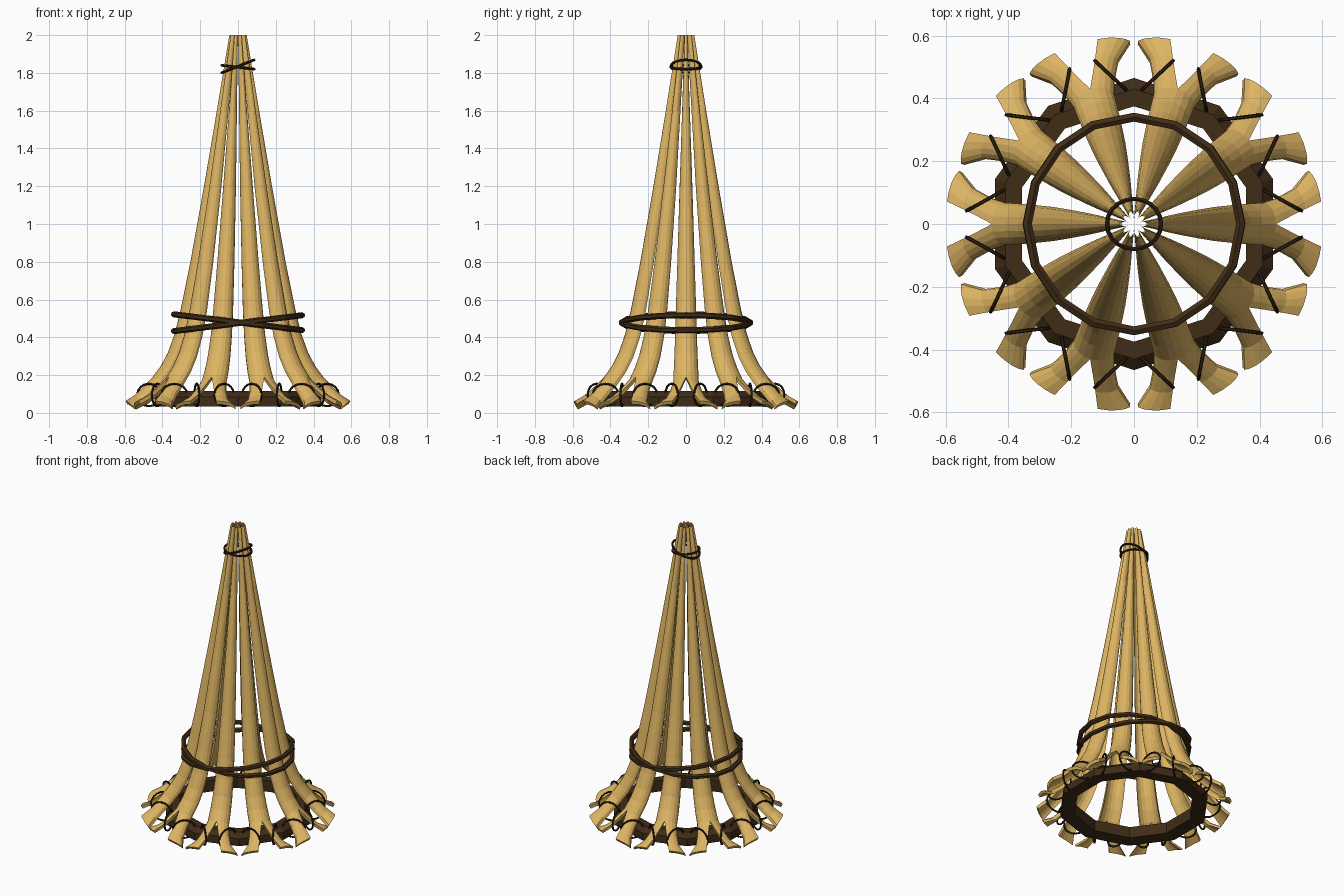
import bpy, bmesh, math
from mathutils import Vector

if "Cube" in bpy.data.objects:
    bpy.data.objects.remove(bpy.data.objects["Cube"])


def material(name, rgb):
    m = bpy.data.materials.new(name)
    m.diffuse_color = (*rgb, 1)
    m.use_nodes = True
    m.node_tree.nodes["Principled BSDF"].inputs["Base Color"].default_value = m.diffuse_color
    return m


TAN = material("tan cane", (0.73, 0.46, 0.125))
DARK = material("dark wood", (0.05, 0.025, 0.008))
CORD = material("dark cord", (0.024, 0.013, 0.005))


def finish(name, bm, mat):
    bmesh.ops.recalc_face_normals(bm, faces=bm.faces)
    me = bpy.data.meshes.new(name)
    bm.to_mesh(me)
    bm.free()
    me.materials.append(mat)
    ob = bpy.data.objects.new(name, me)
    bpy.context.collection.objects.link(ob)
    return ob


def loop_tube(name, points, radius, sides, mat, up=Vector((0, 0, 1))):
    """Closed tube through a ring of points lying around their centre."""
    bm = bmesh.new()
    centre = sum(points, Vector()) / len(points)
    n = len(points)
    rings = []
    for i, p in enumerate(points):
        t = (points[(i + 1) % n] - points[i - 1]).normalized()
        out = (p - centre)
        out = (out - t * out.dot(t)).normalized()
        side = t.cross(out)
        rings.append([bm.verts.new(p + radius * (math.cos(a) * out + math.sin(a) * side))
                      for a in (2 * math.pi * (k + .5) / sides for k in range(sides))])
    for i in range(n):
        a, b = rings[i], rings[(i + 1) % n]
        for k in range(sides):
            j = (k + 1) % sides
            bm.faces.new((a[k], a[j], b[j], b[k]))
    return finish(name, bm, mat)


# Cane stations: height, crest radius, half width, depth, thickness, split start angle
STATIONS = [
    (2.00, .046, .013, .022, .006, 0), (1.60, .112, .027, .026, .008, 0),
    (1.20, .180, .042, .034, .011, 0), (0.80, .252, .055, .040, .014, 0),
    (0.55, .303, .063, .043, .016, 0), (0.42, .335, .066, .043, .016, 0),
    (0.32, .371, .069, .042, .017, 0), (0.25, .408, .071, .041, .018, 0),
    (0.19, .452, .073, .040, .019, 0), (0.14, .500, .090, .037, .020, .050),
    (0.095, .548, .118, .035, .020, .088), (0.063, .600, .176, .033, .020, .120)]
SPLIT = 8
SEG = 4


def cane(name, theta):
    """Half-pipe cane whose foot is split into two spread legs."""
    bm = bmesh.new()
    for s in (-1, 1):
        rows = []
        for i, (z, r, w, sag, t, a0) in enumerate(STATIONS):
            p, q = STATIONS[max(i - 1, 0)], STATIONS[min(i + 1, len(STATIONS) - 1)]
            nr, nz = Vector((q[0] - p[0], p[1] - q[1])).normalized()
            a1 = w / r
            outer, inner = [], []
            for k in range(SEG + 1):
                u = k / SEG * math.radians(72)
                f = math.sin(u) / math.sin(math.radians(72))
                drop = sag * (1 - math.cos(u)) / (1 - math.cos(math.radians(72)))
                for lst, d in ((outer, drop), (inner, drop + t)):
                    a = theta + s * (a0 + (a1 - a0) * f)
                    rr = r + nr * d
                    lst.append(bm.verts.new((rr * math.cos(a), rr * math.sin(a),
                                             max(0, z + nz * d) if z < 1.9 else 2)))
            rows.append(outer + inner[::-1])
        n = len(rows[0])
        for i in range(len(rows) - 1):
            for k in range(n):
                if k == n - 1 and i < SPLIT:
                    continue  # halves are joined above the split
                j = (k + 1) % n
                bm.faces.new((rows[i][k], rows[i][j], rows[i + 1][j], rows[i + 1][k]))
        for row in (rows[0], rows[-1]):  # end caps
            for k in range(SEG):
                bm.faces.new((row[k], row[k + 1], row[n - 2 - k], row[n - 1 - k]))
    bmesh.ops.remove_doubles(bm, verts=bm.verts, dist=1e-5)
    return finish(name, bm, TAN)


def lacing(name, theta, s):
    """Cord loop around one leg and the base hoop."""
    def polar(r, a):
        return Vector((r * math.cos(a), r * math.sin(a), 0))
    a = polar(.425, theta + s * math.radians(15))
    b = polar(.535, theta + s * math.radians(4.5))
    mid, half = (a + b) / 2 + Vector((0, 0, .095)), (b - a) / 2
    pts = [mid + half * math.cos(g) + Vector((0, 0, .06 * math.sin(g)))
           for g in (2 * math.pi * k / 16 for k in range(16))]
    loop_tube(name, pts, .006, 5, CORD)


for c in range(10):
    th = math.radians(36 * c)
    cane(f"cane_{c + 1}", th)
    for s in (-1, 1):
        lacing(f"lacing_{c + 1}_{'a' if s < 0 else 'b'}", th, s)

# Base hoop: ten-sided flat band with corners in the gaps between canes
bm = bmesh.new()
rings = []
for c in range(10):
    a = math.radians(36 * c + 18)
    rings.append([bm.verts.new((r * math.cos(a), r * math.sin(a), z))
                  for r, z in ((.375, .04), (.465, .035), (.465, .085), (.43, .115), (.375, .115))])
for i in range(10):
    p, q = rings[i], rings[(i + 1) % 10]
    for k in range(5):
        j = (k + 1) % 5
        bm.faces.new((p[k], p[j], q[j], q[k]))
finish("base_hoop", bm, DARK)


def tilted_hoop(name, rx, ry, z, rise, tube, n, mat):
    """Hoop tilted about the y axis; rise is the height change at +x."""
    pts = [Vector((rx * math.cos(g), ry * math.sin(g), z + rise * math.cos(g)))
           for g in (2 * math.pi * k / n for k in range(n))]
    loop_tube(name, pts, tube, 6, mat)


# Crossed binding hoops round the middle and the neck
tilted_hoop("middle_hoop_a", .34, .34, .475, .042, .016, 16, DARK)
tilted_hoop("middle_hoop_b", .34, .34, .480, -.042, .016, 16, DARK)
tilted_hoop("neck_cord_a", .086, .08, 1.835, .034, .007, 20, CORD)
tilted_hoop("neck_cord_b", .086, .08, 1.830, -.010, .007, 20, CORD)
